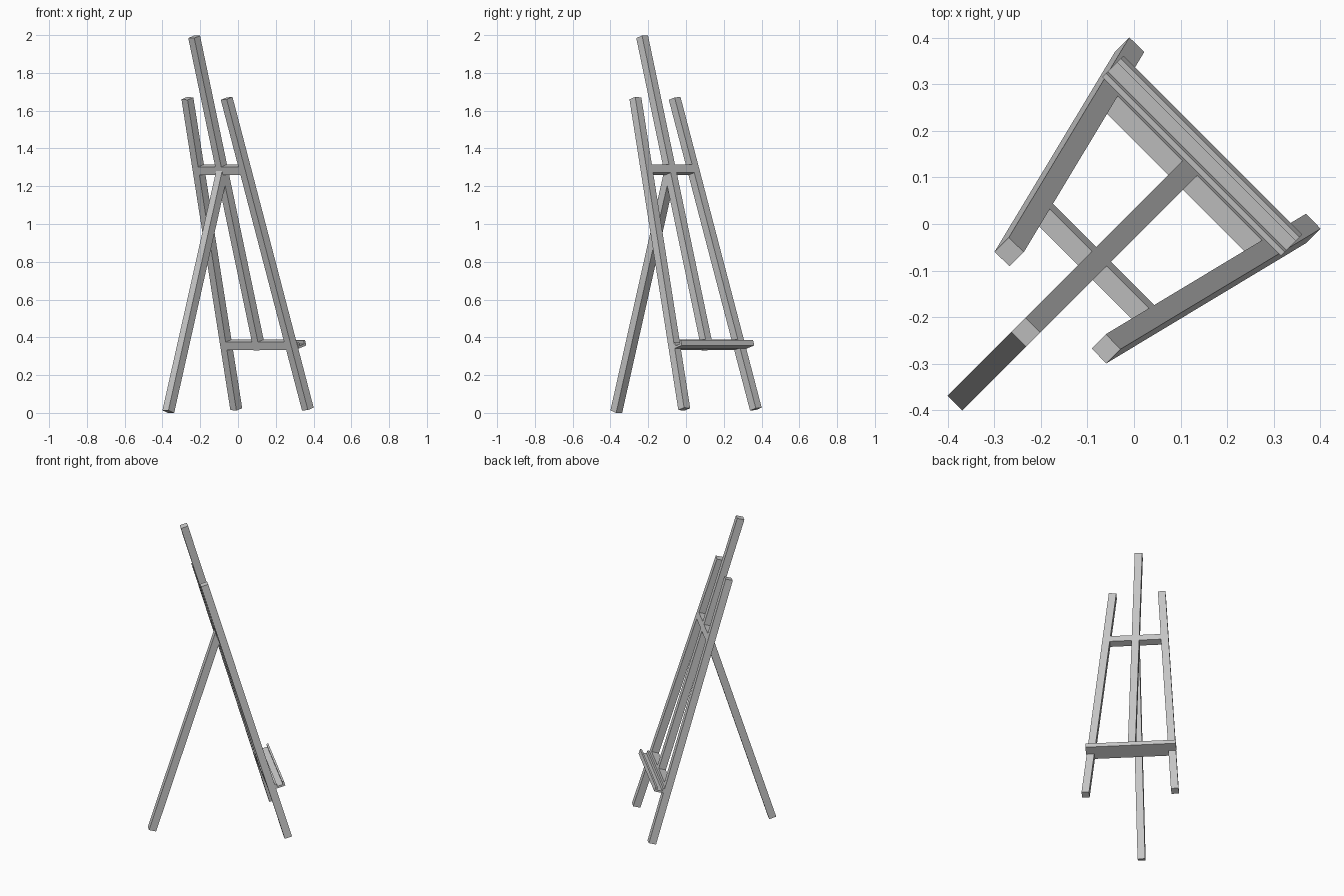
import bpy, bmesh
from math import radians
from mathutils import Vector, Matrix

if "Cube" in bpy.data.objects:
    bpy.data.objects.remove(bpy.data.objects["Cube"])

# Local frame: X across the easel, Y towards the tray side, Z up; whole easel is turned 45 degrees
TURN = Matrix.Rotation(radians(-45), 3, 'Z')
SLOPE = 0.296                                   # backward lean of the front frame
UP = Vector((0, -SLOPE, 1)).normalized()        # along the leaning frame
OUT = Vector((0, 1, SLOPE)).normalized()        # frame's front normal
W = 0.045                                       # timber thickness


def on_frame(x, z):
    return Vector((x, 0.255 - SLOPE * (z - 0.02), z))


def extrude(name, ring_a, ring_b):
    """Closed prism between two matching rings of points."""
    bm = bmesh.new()
    a = [bm.verts.new(TURN @ p) for p in ring_a]
    b = [bm.verts.new(TURN @ p) for p in ring_b]
    n = len(a)
    bm.faces.new(a)
    bm.faces.new(b)
    for i in range(n):
        j = (i + 1) % n
        bm.faces.new((a[i], a[j], b[j], b[i]))
    bmesh.ops.recalc_face_normals(bm, faces=bm.faces)
    me = bpy.data.meshes.new(name)
    bm.to_mesh(me)
    bm.free()
    ob = bpy.data.objects.new(name, me)
    bpy.context.collection.objects.link(ob)
    return ob


def beam(name, p, q, normal):
    """Square timber from p to q with one face along normal."""
    axis = (q - p).normalized()
    side = axis.cross(normal).normalized()
    nrm = side.cross(axis)
    h = W / 2
    offs = [side * i * h + nrm * j * h for i, j in ((-1, -1), (1, -1), (1, 1), (-1, 1))]
    return extrude(name, [p + o for o in offs], [q + o for o in offs])


# Front legs
for label, s in (("left", -1), ("right", 1)):
    beam(f"front_leg_{label}", on_frame(s * 0.268, 0.02), on_frame(s * 0.147, 1.665), OUT)

# Centre post
beam("centre_post", on_frame(0, 0.338), on_frame(0, 1.991), OUT)

# Rear leg
beam("rear_leg", Vector((0, -0.522, 0.0065)), Vector((0, -0.117, 1.283)), Vector((0, -1, 0)))

# Cross bars between the legs
for name, z, half in (("upper_crossbar", 1.287, 0.172), ("lower_crossbar", 0.36, 0.24)):
    beam(name, on_frame(-half, z), on_frame(half, z), OUT)

# Canvas tray: U-shaped channel, profile as (distance out, distance up) from the lower bar
n0, n1, a0, a1, t = W / 2, 0.081, -0.027, 0.004, 0.012
profile = [(n0, a1), (n0, a0), (n1, a0), (n1, a1),
           (n1 - t, a1), (n1 - t, a0 + t), (n0 + t, a0 + t), (n0 + t, a1)]
rings = [[on_frame(x, 0.36) + OUT * n + UP * a for n, a in profile] for x in (-0.271, 0.271)]
extrude("canvas_tray", *rings)
